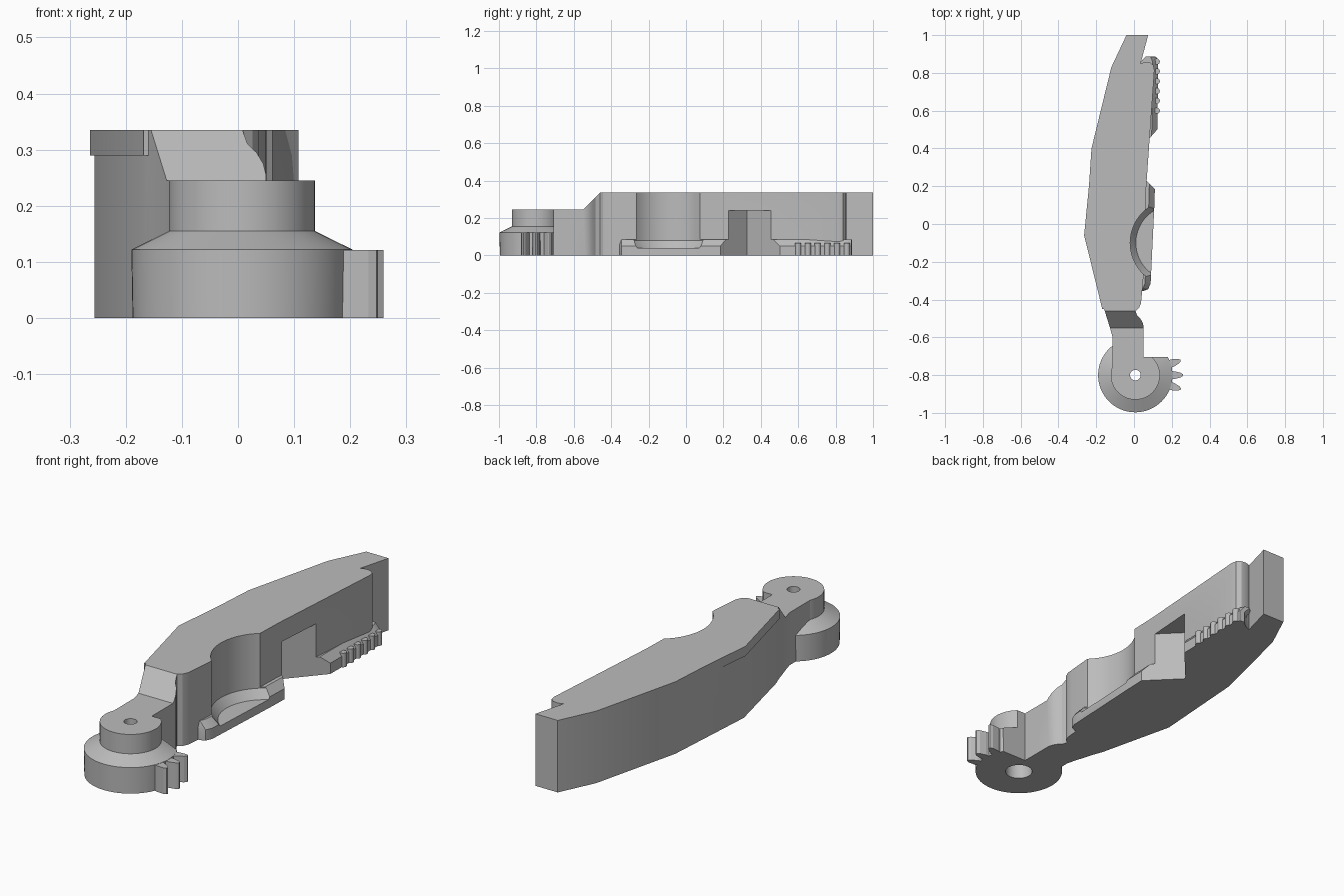
import bpy, bmesh, math

cube = bpy.data.objects.get("Cube")
if cube:
    bpy.data.objects.remove(cube, do_unlink=True)

grey = bpy.data.materials.new("plain_grey")
grey.use_nodes = True
grey.diffuse_color = (0.5, 0.5, 0.5, 1)
grey.node_tree.nodes["Principled BSDF"].inputs["Base Color"].default_value = (0.5, 0.5, 0.5, 1)


def loft(name, levels):
    """Closed solid through matching rings of (x, y, z) points."""
    bm = bmesh.new()
    rings = [[bm.verts.new(p) for p in ring] for ring in levels]
    n = len(rings[0])
    for low, high in zip(rings, rings[1:]):
        for i in range(n):
            j = (i + 1) % n
            bm.faces.new((low[i], low[j], high[j], high[i]))
    bm.faces.new(rings[0][::-1])
    bm.faces.new(rings[-1])
    bmesh.ops.recalc_face_normals(bm, faces=bm.faces)
    mesh = bpy.data.meshes.new(name)
    bm.to_mesh(mesh)
    bm.free()
    mesh.materials.append(grey)
    ob = bpy.data.objects.new(name, mesh)
    bpy.context.collection.objects.link(ob)
    return ob


def prism(name, outline, z0, z1):
    return loft(name, [[(x, y, z) for x, y in outline] for z in (z0, z1)])


def turned(name, cx, cy, profile, sides=64):
    """Round solid from (z, radius) steps."""
    turn = [2 * math.pi * i / sides for i in range(sides)]
    return loft(name, [[(cx + r * math.cos(a), cy + r * math.sin(a), z) for a in turn]
                       for z, r in profile])


def combine(target, tool, operation):
    mod = target.modifiers.new("combine", "BOOLEAN")
    mod.operation, mod.solver, mod.object = operation, "EXACT", tool
    bpy.context.view_layer.objects.active = target
    bpy.ops.object.modifier_apply(modifier=mod.name)
    bpy.data.objects.remove(tool, do_unlink=True)


def smooth(ob):
    bpy.ops.object.select_all(action="DESELECT")
    ob.select_set(True)
    bpy.context.view_layer.objects.active = ob
    bpy.ops.object.shade_smooth_by_angle(angle=math.radians(25))


TOP, ARM_TOP = 0.335, 0.245
HUB_X, HUB_Y = 0.007, -0.8

# Long faceted body with the narrow arm
body = prism("main_body", [
    (-0.04, 1), (-0.12, 0.83), (-0.225, 0.4), (-0.256, -0.06), (-0.17, -0.42),
    (-0.155, -0.46), (-0.127, -0.55), (-0.113, -0.6), (-0.113, HUB_Y), (0.05, HUB_Y),
    (0.05, -0.54), (0.045, -0.52), (0.033, -0.5), (0.017, -0.485), (0.008, -0.46),
    (0.026, -0.445), (0.037, -0.42), (0.04, -0.39), (0.05, -0.28), (0.065, 0.2),
    (0.108, 0.815), (0.103, 0.84), (0.085, 0.855), (0.06, 0.858), (0.035, 0.85),
    (0.075, 1)], 0, TOP)

# Thin lip along the upper outer edge
lip = prism("upper_lip", [(-0.218, 0.41), (-0.264, -0.06), (-0.168, -0.45),
                          (-0.1, -0.44), (-0.1, 0.35)], 0.29, TOP)
combine(body, lip, "UNION")

# Sloped shoulder down to the arm
shoulder = [(-0.46, TOP), (-0.46, 0.5), (-1.2, 0.5), (-1.2, ARM_TOP), (-0.55, ARM_TOP)]
combine(body, loft("shoulder_cutter", [[(x, y, z) for y, z in shoulder]
                                       for x in (-0.5, 0.5)]), "DIFFERENCE")


# Low ledges along the inner side, chamfered on top
def ledge(name, outline):
    top = [(x - 0.03 if x > 0.04 else x, y) for x, y in outline]
    return loft(name, [[(x, y, z) for x, y in ring]
                       for ring, z in ((outline, 0), (outline, 0.05), (top, 0.085))])


combine(body, ledge("front_ledge", [
    (-0.02, -0.355), (0.05, -0.355), (0.075, -0.345), (0.088, -0.315),
    (0.108, 0.1), (0.113, 0.27), (-0.02, 0.27)]), "UNION")
combine(body, ledge("rear_ledge", [
    (-0.02, 0.4), (0.123, 0.4), (0.125, 0.6), (0.128, 0.86), (0.118, 0.885),
    (0.095, 0.888), (0.075, 0.87), (0.02, 0.83)]), "UNION")

# Round finger recess and V notch
combine(body, turned("recess_cutter", 0.21, -0.1,
                     [(0.04, 0.2), (0.08, 0.23), (0.5, 0.23)], 96), "DIFFERENCE")
combine(body, prism("notch_cutter", [(-0.03, 0.325), (0.175, 0.12), (0.175, 0.56)],
                    -0.1, 0.24), "DIFFERENCE")

# Stepped pivot hub with its straight trimmed side
hub = turned("pivot_hub", HUB_X, HUB_Y,
             [(0, 0.195), (0.122, 0.197), (0.155, 0.13), (ARM_TOP, 0.13)])
combine(hub, prism("hub_trim", [(0.05, -0.705), (0.4, -0.705), (0.4, -0.5), (0.05, -0.5)],
                   -0.1, 0.5), "DIFFERENCE")
combine(body, hub, "UNION")
combine(body, turned("bore_cutter", HUB_X, HUB_Y,
                     [(-0.1, 0.06), (0.15, 0.06), (0.15, 0.028), (0.5, 0.028)], 32),
        "DIFFERENCE")
smooth(body)

# Gear teeth on the hub
for i, degrees in enumerate((-17, 0, 18)):
    a = math.radians(degrees)
    shape = [(0.17, -0.022), (0.21, -0.02), (0.24, -0.012), (0.252, -0.004),
             (0.252, 0.004), (0.24, 0.012), (0.21, 0.02), (0.17, 0.022)]
    prism(f"hub_tooth_{i + 1}",
          [(HUB_X + r * math.cos(a) - t * math.sin(a),
            HUB_Y + r * math.sin(a) + t * math.cos(a)) for r, t in shape], 0, 0.121)

# Rounded grip ridges on the rear ledge
for i in range(6):
    smooth(turned(f"grip_ridge_{i + 1}", 0.121, 0.6 + 0.052 * i,
                  [(0, 0.016), (0.065, 0.016)], 16))
